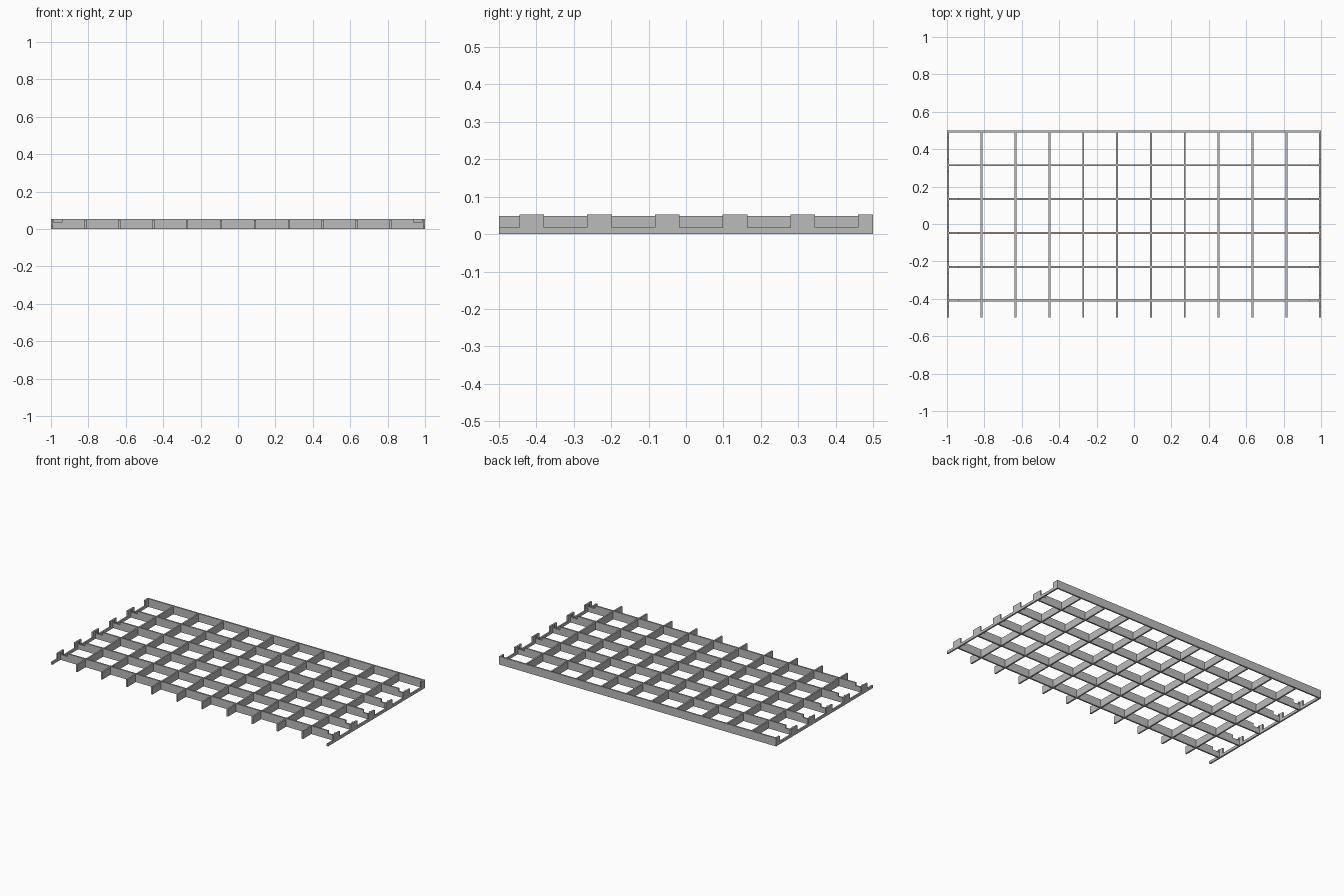
import bpy
import bmesh
from mathutils import Vector

cube = bpy.data.objects.get("Cube")
if cube:
    bpy.data.objects.remove(cube, do_unlink=True)

grey = bpy.data.materials.new("plain_grey")
grey.use_nodes = True
colour = (0.5, 0.5, 0.5, 1)
grey.diffuse_color = colour
grey.node_tree.nodes["Principled BSDF"].inputs["Base Color"].default_value = colour

THICK = 0.01
PITCH = 0.181
HIGH = 0.053        # long slats and tabs
LOW = 0.048         # cross slats
RAIL = 0.017        # end rails between tabs
HALF_X, HALF_Y = 1.0, 0.5
columns = [(i - 5.5) * PITCH for i in range(12)]
rows = [HALF_Y - THICK / 2 - i * PITCH for i in range(6)]


def slat(name, outline, axis, place):
    """Extrude an upright outline (along, z) across the given axis."""
    bm = bmesh.new()

    def point(a, z):
        return (place - THICK / 2, a, z) if axis == "x" else (a, place - THICK / 2, z)

    face = bm.faces.new([bm.verts.new(point(a, z)) for a, z in outline])
    new = bmesh.ops.extrude_face_region(bm, geom=[face])["geom"]
    shift = Vector((THICK, 0, 0) if axis == "x" else (0, THICK, 0))
    bmesh.ops.translate(bm, vec=shift,
                        verts=[v for v in new if isinstance(v, bmesh.types.BMVert)])
    bmesh.ops.recalc_face_normals(bm, faces=bm.faces)
    mesh = bpy.data.meshes.new(name)
    bm.to_mesh(mesh)
    bm.free()
    mesh.materials.append(grey)
    obj = bpy.data.objects.new(name, mesh)
    bpy.context.collection.objects.link(obj)


def rectangle(half, height):
    return [(-half, 0), (half, 0), (half, height), (-half, height)]


# Plain back wall
slat("back_wall", rectangle(HALF_X, HIGH), "y", rows[0])

# Long slats with a notch near each end
half_outline = [(HALF_X, 0), (HALF_X, HIGH), (0.984, HIGH), (0.984, 0.034),
                (0.941, 0.034), (0.941, HIGH)]
notched = half_outline + [(-x, z) for x, z in reversed(half_outline)]
for i, y in enumerate(rows[1:], 1):
    slat(f"long_slat_{i}", notched, "y", y)

# Cross slats
for i, x in enumerate(columns[1:-1], 1):
    slat(f"cross_slat_{i}", rectangle(HALF_Y, LOW), "x", x)

# Low end rails with a tab at every long slat
rail = [(-HALF_Y, 0), (HALF_Y, 0)]
for y in rows:
    front, back = y - 0.035, min(y + 0.031, HALF_Y)
    if back < HALF_Y:
        rail.append((back, RAIL))
    rail += [(back, HIGH), (front, HIGH), (front, RAIL)]
rail.append((-HALF_Y, RAIL))
for name, x in (("right_end_rail", -HALF_X + THICK / 2),
                ("left_end_rail", HALF_X - THICK / 2)):
    slat(name, rail, "x", x)
